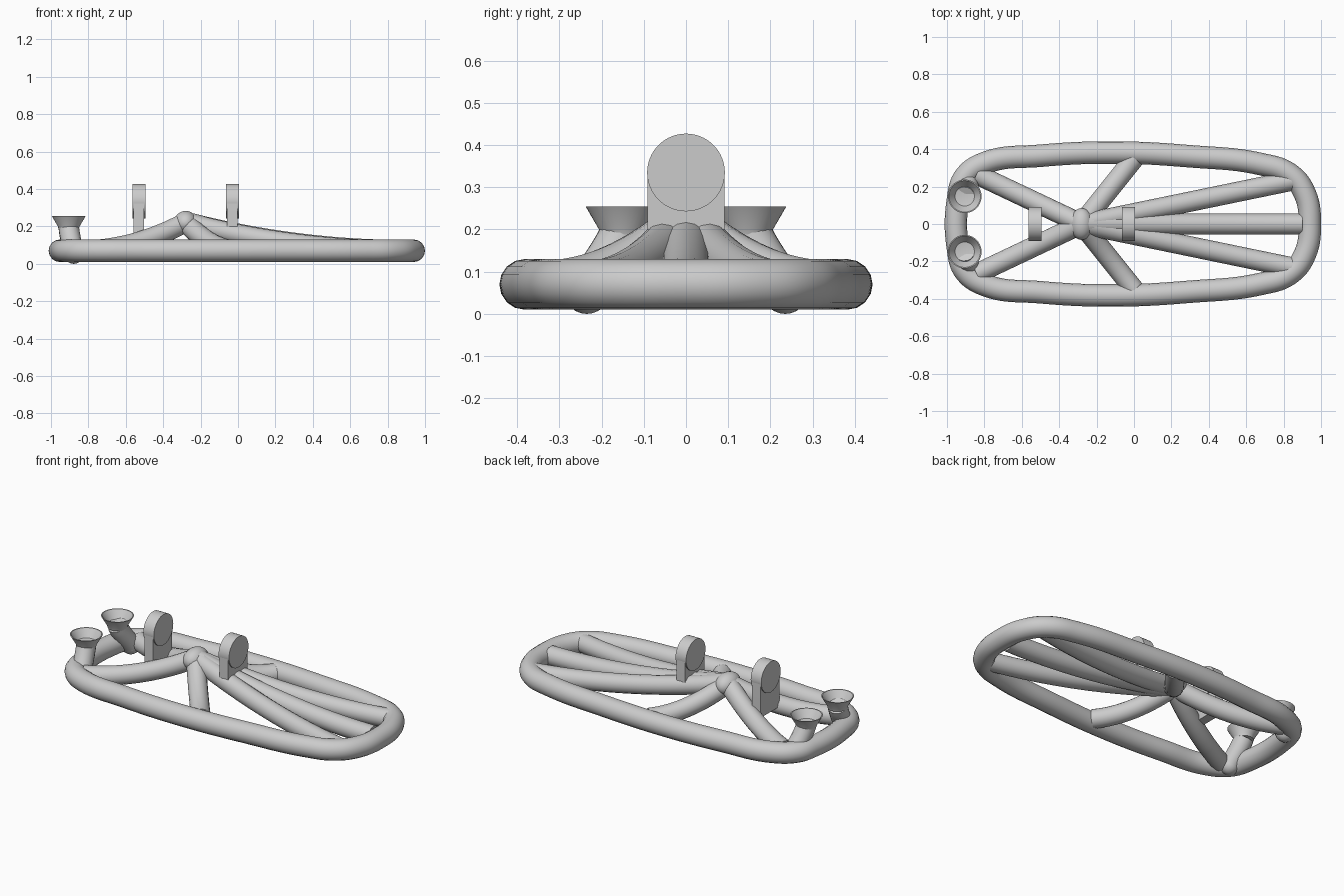
import bpy, bmesh, math
from mathutils import Vector

cube = bpy.data.objects.get("Cube")
if cube:
    bpy.data.objects.remove(cube, do_unlink=True)

grey = bpy.data.materials.new("plain grey")
grey.use_nodes = True
grey.diffuse_color = (0.6, 0.6, 0.6, 1)
grey.node_tree.nodes["Principled BSDF"].inputs["Base Color"].default_value = (0.6, 0.6, 0.6, 1)


def finish(ob, angle=40):
    bpy.ops.object.select_all(action='DESELECT')
    ob.select_set(True)
    bpy.context.view_layer.objects.active = ob
    if ob.type == 'CURVE':
        bpy.ops.object.convert(target='MESH')
        ob = bpy.context.object
    ob.data.materials.clear()
    ob.data.materials.append(grey)
    bpy.ops.object.shade_smooth_by_angle(angle=math.radians(angle))
    return ob


def tube(name, points, radius, closed=False):
    cu = bpy.data.curves.new(name, 'CURVE')
    cu.dimensions = '3D'
    cu.bevel_depth = radius
    cu.bevel_resolution = 6
    cu.use_fill_caps = not closed
    cu.resolution_u = 10
    sp = cu.splines.new('BEZIER')
    sp.bezier_points.add(len(points) - 1)
    for bp, p in zip(sp.bezier_points, points):
        bp.co = p
        bp.handle_left_type = bp.handle_right_type = 'AUTO'
    sp.use_cyclic_u = closed
    ob = bpy.data.objects.new(name, cu)
    bpy.context.collection.objects.link(ob)
    return finish(ob)


def mesh_object(name, bm):
    bmesh.ops.recalc_face_normals(bm, faces=bm.faces)
    me = bpy.data.meshes.new(name)
    bm.to_mesh(me)
    bm.free()
    ob = bpy.data.objects.new(name, me)
    bpy.context.collection.objects.link(ob)
    return finish(ob)


# Outer ring frame, mirrored half outline
half = [(-0.94, 0.14), (-0.905, 0.25), (-0.8, 0.325), (-0.5, 0.365), (-0.1, 0.382),
        (0.3, 0.362), (0.68, 0.32), (0.83, 0.268), (0.91, 0.17)]
outline = half + [(0.94, 0)] + [(x, -y) for x, y in reversed(half)]
tube("ring_frame", [(x, y, 0.07) for x, y in outline], 0.06, closed=True)

# Spokes sweep down from the hub and flatten out into the ring
HUB = Vector((-0.28, 0, 0.22))


def spoke(name, x, y, radius):
    pts = []
    for i in range(9):
        t = i / 8
        pts.append((HUB.x + (x - HUB.x) * t, y * t, 0.072 + 0.15 * (1 - t) ** 2))
    tube(name, pts, radius)


spoke("centre_spoke", 0.9, 0, 0.056)
for side, s in (("left", 1), ("right", -1)):
    spoke(f"long_spoke_{side}", 0.86, s * 0.235, 0.054)
    spoke(f"side_spoke_{side}", 0.0, s * 0.35, 0.054)
    spoke(f"short_spoke_{side}", -0.84, s * 0.265, 0.054)

# Hub
bm = bmesh.new()
bmesh.ops.create_uvsphere(bm, u_segments=32, v_segments=16, radius=1)
bmesh.ops.scale(bm, verts=bm.verts, vec=(0.062, 0.085, 0.063))
bmesh.ops.translate(bm, verts=bm.verts, vec=HUB)
mesh_object("hub", bm)


# Upright brackets: rounded slab with a slightly thicker disc
def bracket(name, x, bottom):
    r, zc = 0.091, 0.335
    arc = [(r * math.cos(a), zc + r * math.sin(a))
           for a in (math.pi * i / 32 for i in range(33))]
    profile = [(r, bottom)] + arc + [(-r, bottom)]
    bm = bmesh.new()
    face = bm.faces.new([bm.verts.new((x - 0.028, y, z)) for y, z in profile])
    new = bmesh.ops.extrude_face_region(bm, geom=[face])["geom"]
    moved = [v for v in new if isinstance(v, bmesh.types.BMVert)]
    bmesh.ops.translate(bm, verts=moved, vec=(0.056, 0, 0))
    mesh_object(name + "_slab", bm)
    bpy.ops.mesh.primitive_cylinder_add(vertices=64, radius=0.092, depth=0.07,
                                        location=(x, 0, zc), rotation=(0, math.pi / 2, 0))
    disc = bpy.context.object
    disc.name = name + "_disc"
    finish(disc)


bracket("short_end_bracket", -0.53, 0.12)
bracket("middle_bracket", -0.03, 0.15)


# Flared cups on leaning stems
def cup(name, s):
    profile = [(0.0, 0.185), (0.054, 0.185), (0.058, 0.2), (0.09, 0.255),
               (0.084, 0.255), (0.052, 0.208), (0.0, 0.2)]
    bm = bmesh.new()
    verts = [bm.verts.new((r, 0, z)) for r, z in profile]
    edges = [bm.edges.new(pair) for pair in zip(verts, verts[1:])]
    bmesh.ops.spin(bm, geom=verts + edges, cent=(0, 0, 0), axis=(0, 0, 1),
                   angle=math.tau, steps=40)
    bmesh.ops.remove_doubles(bm, verts=bm.verts, dist=0.0005)
    bmesh.ops.translate(bm, verts=bm.verts, vec=(-0.905, s * 0.148, 0))
    mesh_object(name, bm)
    foot = Vector((-0.878, s * 0.235, 0.055))
    tube(name + "_stem", [(-0.905, s * 0.148, 0.195), (-0.9, s * 0.165, 0.16), foot], 0.055)
    bpy.ops.mesh.primitive_uv_sphere_add(segments=24, ring_count=12, radius=0.055, location=foot)
    ball = bpy.context.object
    ball.name = name + "_stem_foot"
    finish(ball)


cup("cup_left", 1)
cup("cup_right", -1)
